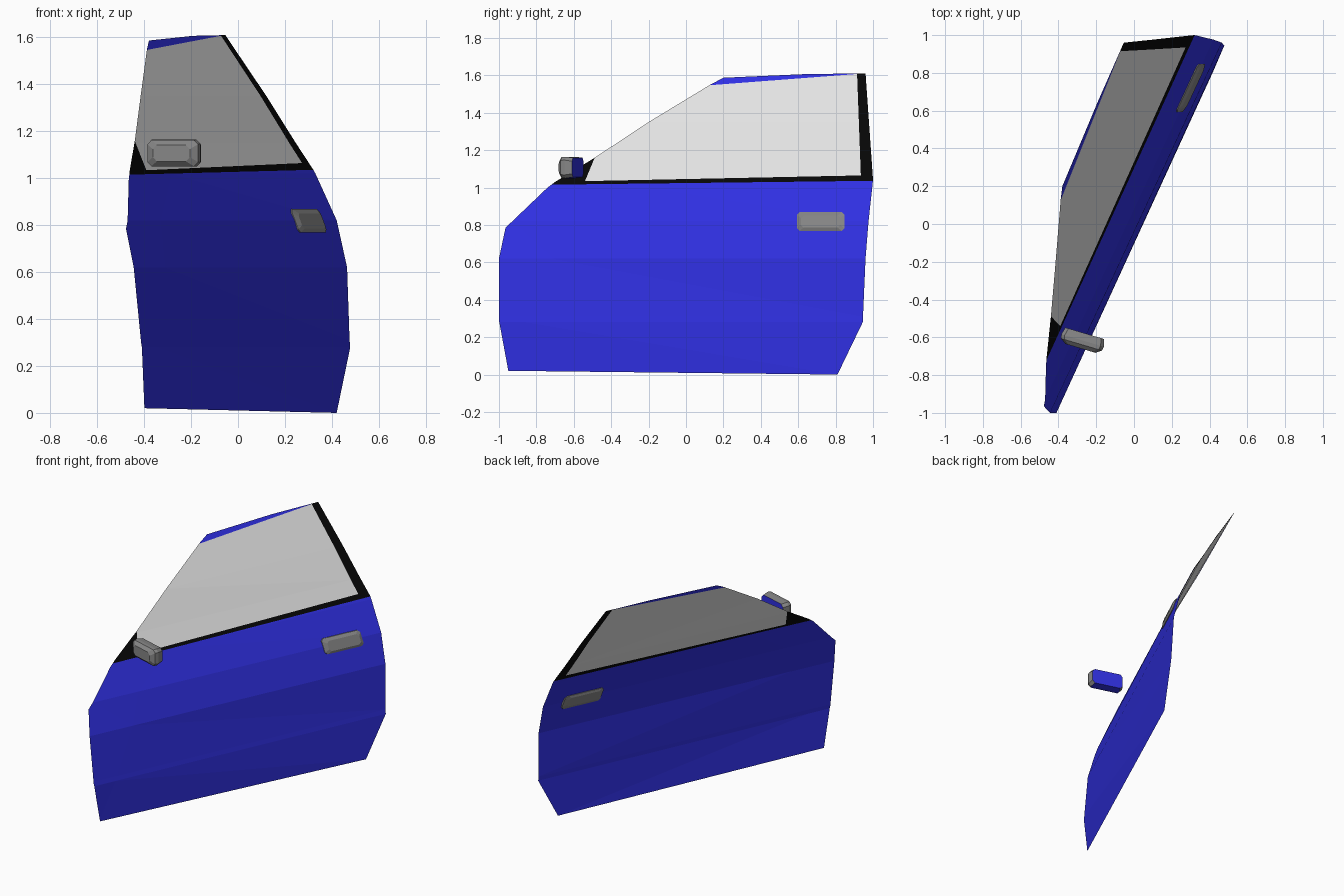
import bpy, bmesh, math
from mathutils import Vector, Matrix

if "Cube" in bpy.data.objects:
    bpy.data.objects.remove(bpy.data.objects["Cube"])


def material(name, rgb):
    m = bpy.data.materials.new(name)
    m.diffuse_color = (*rgb, 1)
    m.use_nodes = True
    m.node_tree.nodes["Principled BSDF"].inputs["Base Color"].default_value = m.diffuse_color
    return m


BLUE = material("blue_paint", (0.03, 0.03, 0.78))
BLACK = material("black_trim", (0.002, 0.002, 0.002))
GLASS = material("pale_glass", (0.78, 0.78, 0.78))
GREY = material("grey_plastic", (0.24, 0.24, 0.24))

# Door section: height, x at y = 0, slope of x along y
SECTION = [(0, .043, .466), (.28, .0465, .457), (.31, .043, .457), (.62, .0195, .464),
           (.82, -.036, .468), (1.02, -.132, .463), (1.15, -.21, .46),
           (1.35, -.324, .455), (1.61, -.483, .447)]


def surface_x(y, z):
    for (z0, a0, s0), (z1, a1, s1) in zip(SECTION, SECTION[1:]):
        if z <= z1 or z1 == SECTION[-1][0]:
            t = (z - z0) / (z1 - z0)
            return a0 + (a1 - a0) * t + (s0 + (s1 - s0) * t) * y


def finish(name, bm, mats):
    me = bpy.data.meshes.new(name)
    bm.to_mesh(me)
    bm.free()
    for m in mats:
        me.materials.append(m)
    ob = bpy.data.objects.new(name, me)
    bpy.context.collection.objects.link(ob)
    return ob


def loft(bm, rings):
    """Join rings of equal length and close both ends."""
    loops = [[bm.verts.new(p) for p in r] for r in rings]
    n = len(loops[0])
    for a, b in zip(loops, loops[1:]):
        for i in range(n):
            bm.faces.new((a[i], a[(i + 1) % n], b[(i + 1) % n], b[i]))
    bm.faces.new(loops[0])
    bm.faces.new(loops[-1])
    bmesh.ops.recalc_face_normals(bm, faces=bm.faces)


def octagon(w, h, c):
    """Rectangle with cut corners."""
    w, h = w / 2, h / 2
    return [(-w + c, -h), (w - c, -h), (w, -h + c), (w, h - c),
            (w - c, h), (-w + c, h), (-w, h - c), (-w, -h + c)]


# Door skin: flat outline in y/z, cut along colour lines and section creases
OUTLINE = [(-.95, .02), (.81, 0), (.945, .28), (.96, .62), (.976, .82), (1, 1.04),
           (.96, 1.61), (.65, 1.607), (.2, 1.587), (.13, 1.55), (-.2, 1.35),
           (-.495, 1.155), (-.7, 1.03), (-.74, 1.0), (-.965, .785), (-1, .62), (-1, .29)]
BELT_LOW = ((-.74, 1.015), (1, 1.036))
BELT_HIGH = ((-.5, 1.035), (.95, 1.065))
REAR_POST = ((.935, 1.06), (.915, 1.6))
FRONT_POST = ((-.54, 1.035), (-.49, 1.155))
TOP_RAIL = ((.1, 1.545), (.9, 1.606))


def side(line, y, z):
    """Positive on the left of the line."""
    (y0, z0), (y1, z1) = line
    return (y1 - y0) * (z - z0) - (z1 - z0) * (y - y0)


bm = bmesh.new()
bm.faces.new([bm.verts.new((0, y, z)) for y, z in OUTLINE])


def cut(co, no):
    bmesh.ops.bisect_plane(bm, geom=bm.verts[:] + bm.edges[:] + bm.faces[:], dist=1e-5,
                           plane_co=co, plane_no=no)


for z, _, _ in SECTION[1:-1]:
    cut((0, 0, z), (0, 0, 1))
for (y0, z0), (y1, z1) in (BELT_LOW, BELT_HIGH, REAR_POST, FRONT_POST, TOP_RAIL):
    cut((0, y0, z0), Vector((0, z0 - z1, y1 - y0)).normalized())

for f in bm.faces:
    _, y, z = f.calc_center_median()
    if side(BELT_LOW, y, z) < 0:
        f.material_index = 0
    elif (side(BELT_HIGH, y, z) < 0 or side(REAR_POST, y, z) < 0
          or side(FRONT_POST, y, z) > 0):
        f.material_index = 1
    elif side(TOP_RAIL, y, z) > 0:
        f.material_index = 0
    else:
        f.material_index = 2
for v in bm.verts:
    v.co.x = surface_x(v.co.y, v.co.z)
bmesh.ops.triangulate(bm, faces=[f for f in bm.faces if len(f.verts) > 4])
finish("door_skin", bm, [BLUE, BLACK, GLASS])

# Door handle: slim plate following the skin, visible from both sides
bm = bmesh.new()
rings = []
for w, h, off in ((.21, .065, -.016), (.255, .1, -.006), (.255, .1, .006), (.21, .065, .016)):
    rings.append([(surface_x(.72 + a, .818 + b) + off, .72 + a, .818 + b)
                  for a, b in octagon(w, h, .014)])
loft(bm, rings)
finish("door_handle", bm, [GREY])

# Wing mirror: grey tapered cap, painted back and underside
bm = bmesh.new()
rings = []
for w, h, d in ((.215, .104, .04), (.235, .115, .0), (.225, .112, -.022), (.165, .07, -.043)):
    rings.append([(a, d, b) for a, b in octagon(w, h, .018)])
loft(bm, rings)
for f in bm.faces:
    f.material_index = 1 if f.normal.y > .7 or f.normal.z < -.9 else 0
bm.transform(Matrix.Translation((-.272, -.617, 1.107)) @ Matrix.Rotation(math.radians(-16.5), 4, 'Z'))
finish("wing_mirror", bm, [GREY, BLUE])
